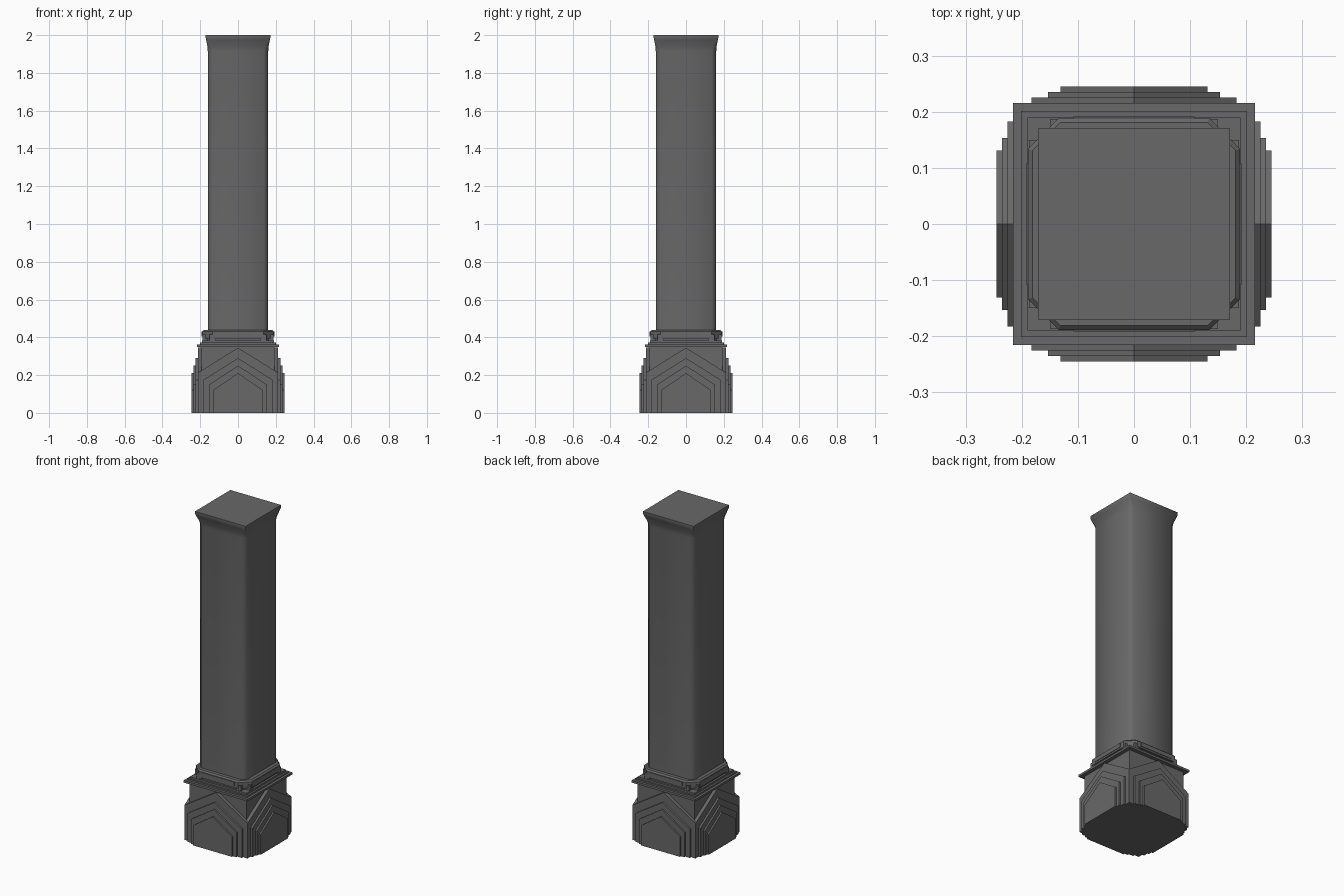
import bpy, math

if "Cube" in bpy.data.objects:
    bpy.data.objects.remove(bpy.data.objects["Cube"])

stone = bpy.data.materials.new("dark grey stone")
stone.diffuse_color = (0.14, 0.14, 0.14, 1)
stone.use_nodes = True
stone.node_tree.nodes["Principled BSDF"].inputs["Base Color"].default_value = stone.diffuse_color


def make(name, verts, faces, bevel=0.0, smooth=None):
    me = bpy.data.meshes.new(name)
    me.from_pydata(verts, [], faces)
    me.materials.append(stone)
    ob = bpy.data.objects.new(name, me)
    bpy.context.collection.objects.link(ob)
    if bevel:
        m = ob.modifiers.new("bevel", 'BEVEL')
        m.width, m.segments = bevel, 2
    if smooth:
        bpy.ops.object.select_all(action='DESELECT')
        ob.select_set(True)
        bpy.context.view_layer.objects.active = ob
        bpy.ops.object.shade_smooth_by_angle(angle=math.radians(smooth))
    return ob


def octagon(h, c):
    """Square of half width h with corners cut by c, counter-clockwise."""
    k = h - c
    return [(k, -h), (h, -k), (h, k), (k, h), (-k, h), (-h, k), (-h, -k), (-k, -h)]


def loft(name, rings, **kw):
    """Stack of cut-corner squares given as (z, half width, corner cut)."""
    verts = [(x, y, z) for z, h, c in rings for x, y in octagon(h, c)]
    n = len(rings)
    faces = [tuple(range(7, -1, -1)), tuple(range(8 * (n - 1), 8 * n))]
    for r in range(n - 1):
        for i in range(8):
            a, b = r * 8 + i, r * 8 + (i + 1) % 8
            faces.append((a, b, b + 8, a + 8))
    return make(name, verts, faces, **kw)


def box(name, h, z0, z1, **kw):
    p = [(-h, -h), (h, -h), (h, h), (-h, h)]
    v = [(x, y, z) for z in (z0, z1) for x, y in p]
    f = [(3, 2, 1, 0), (4, 5, 6, 7)] + [(i, (i + 1) % 4, (i + 1) % 4 + 4, i + 4) for i in range(4)]
    return make(name, v, f, **kw)


def around(name, outline, y0, y1, **kw):
    """Outline in x, z pushed from y0 out to y1, repeated on all four sides."""
    n = len(outline)
    for s in range(4):
        ca, sa = [(1, 0), (0, 1), (-1, 0), (0, -1)][s]
        v = [(x * ca + y * sa, x * sa - y * ca, z) for y in (y1, y0) for x, z in outline]
        f = [tuple(range(n)), tuple(range(2 * n - 1, n - 1, -1))]
        f += [(i, i + n, (i + 1) % n + n, (i + 1) % n) for i in range(n)]
        make(f"{name}_{s + 1}", v, f, **kw)


# base core and stepped gable plates on each side
box("base_core", 0.193, 0, 0.352)
for i, (half, depth, shoulder, apex) in enumerate([
        (0.213, 0.213, 0.212, 0.345), (0.183, 0.225, 0.175, 0.29),
        (0.153, 0.235, 0.15, 0.25), (0.131, 0.245, 0.122, 0.21)]):
    around(f"gable_plate_{i + 1}",
           [(-half, 0), (half, 0), (half, shoulder), (0, apex), (-half, shoulder)],
           0.17, depth)

# thin slabs above the base
box("wide_slab", 0.216, 0.35, 0.363)
box("middle_slab", 0.201, 0.363, 0.372)
box("upper_slab", 0.19, 0.372, 0.383)

# collar with cut corners, and a raised plate on each side
loft("collar", [(0.383, 0.178, 0.045), (0.395, 0.178, 0.045), (0.395, 0.189, 0.055),
                (0.432, 0.189, 0.055), (0.44, 0.181, 0.05)], smooth=30)
around("collar_plate", [(-0.108, 0.405), (0.108, 0.405), (0.108, 0.43), (-0.108, 0.43)],
       0.18, 0.192)
for sx in (-1, 1):
    around("collar_foot_" + ("left" if sx < 0 else "right"),
           [(sx * 0.135 + d, z) for d, z in
            [(-0.015, 0.383), (0.015, 0.383), (0.015, 0.415), (-0.015, 0.415)]],
           0.16, 0.187)

# shaft with softened corners flaring to a sharp square head
loft("shaft", [(0.38, 0.16, 0.023), (1.915, 0.16, 0.023), (1.94, 0.162, 0.018),
               (1.975, 0.169, 0.004), (1.985, 0.171, 0.001), (2.0, 0.171, 0.001)], smooth=50)
